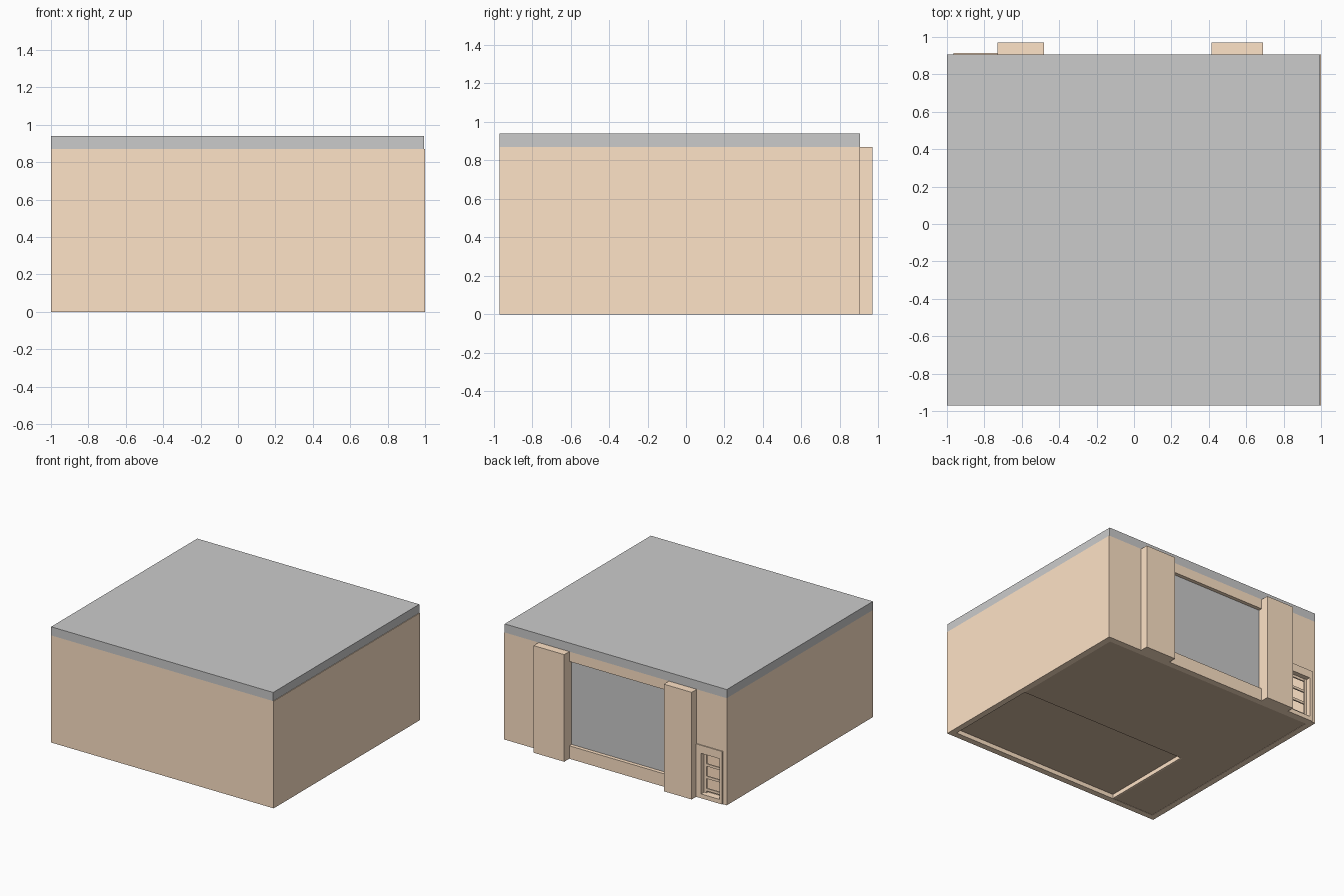
import bpy

if "Cube" in bpy.data.objects:
    bpy.data.objects.remove(bpy.data.objects["Cube"])


def material(name, rgb):
    m = bpy.data.materials.new(name)
    m.diffuse_color = (*rgb, 1)
    m.use_nodes = True
    m.node_tree.nodes["Principled BSDF"].inputs["Base Color"].default_value = m.diffuse_color
    return m


TAN = material("tan_plaster", (1.0, 0.77, 0.57))
BROWN = material("dark_floor", (0.66, 0.49, 0.35))


def box(name, x, y, z, mat=None):
    """Box from (min, max) ranges along each axis."""
    bpy.ops.mesh.primitive_cube_add(size=1)
    o = bpy.context.object
    o.name = name
    for v in o.data.vertices:
        v.co = [r[0] if c < 0 else r[1] for c, r in zip(v.co, (x, y, z))]
    if mat:
        o.data.materials.append(mat)
    return o


def cut(target, x, y, z):
    """Subtract a box from the target and remove the cutter."""
    cutter = box("cutter", x, y, z, TAN)
    cutter.hide_render = True
    mod = target.modifiers.new("cut", 'BOOLEAN')
    mod.operation, mod.solver, mod.object = 'DIFFERENCE', 'EXACT', cutter
    bpy.context.view_layer.objects.active = target
    bpy.ops.object.modifier_apply(modifier=mod.name)
    bpy.data.objects.remove(cutter, do_unlink=True)


BACK, FRONT, TOP = 0.905, -0.97, 0.87
IN_X, IN_Y = (-0.95, 0.95), (-0.92, 0.855)
WINDOW_X, WINDOW_Z = (-0.48, 0.415), (0.105, 0.79)
DOOR_X, DOOR_Z = (-0.94, -0.775), (0.035, 0.365)

# Hollow wall shell with window and door openings
walls = box("walls", (-1, 1), (FRONT, BACK), (0, TOP), TAN)
cut(walls, IN_X, IN_Y, (-0.1, TOP + 0.1))
cut(walls, WINDOW_X, (0.8, 1.0), WINDOW_Z)
cut(walls, DOOR_X, (0.8, 1.0), DOOR_Z)

# Roof slab
box("roof", (-1, 0.995), (FRONT, BACK), (TOP, 0.94))

# Pilasters on the back wall
for name, x in (("pilaster_right", (0.415, 0.69)), ("pilaster_left", (-0.73, -0.48))):
    box(name, x, (BACK, 0.97), (0, TOP), TAN)

# Grey panel set back in the large opening
box("window_panel", WINDOW_X, (0.85, BACK - 0.03), WINDOW_Z)

# Floor with a shallow rectangular recess on its underside
box("floor", IN_X, IN_Y, (0.035, 0.05), BROWN)
box("floor_base_back", IN_X, (-0.135, IN_Y[1]), (0.002, 0.035), BROWN)
box("floor_base_side", (IN_X[0], -0.58), (IN_Y[0], -0.135), (0.002, 0.035), BROWN)
box("recess_edge", (-0.58, -0.567), (IN_Y[0], -0.135), (0.002, 0.035), TAN)

# Door surround, slightly proud of the wall
surround = box("door_surround", (-0.965, -0.73), (BACK - 0.01, BACK + 0.008), (0, 0.43), TAN)
cut(surround, DOOR_X, (0.8, 1.0), DOOR_Z)

# Open-framed door leaf set inside the doorway
for i, x in enumerate((DOOR_X[0], DOOR_X[1] - 0.02)):
    box(f"door_stile_{i}", (x, x + 0.02), (0.86, 0.875), DOOR_Z, TAN)
for i, z in enumerate((0.05, 0.15, 0.25, 0.345)):
    box(f"door_rail_{i}", DOOR_X, (0.862, 0.873), (z, z + 0.02), TAN)
